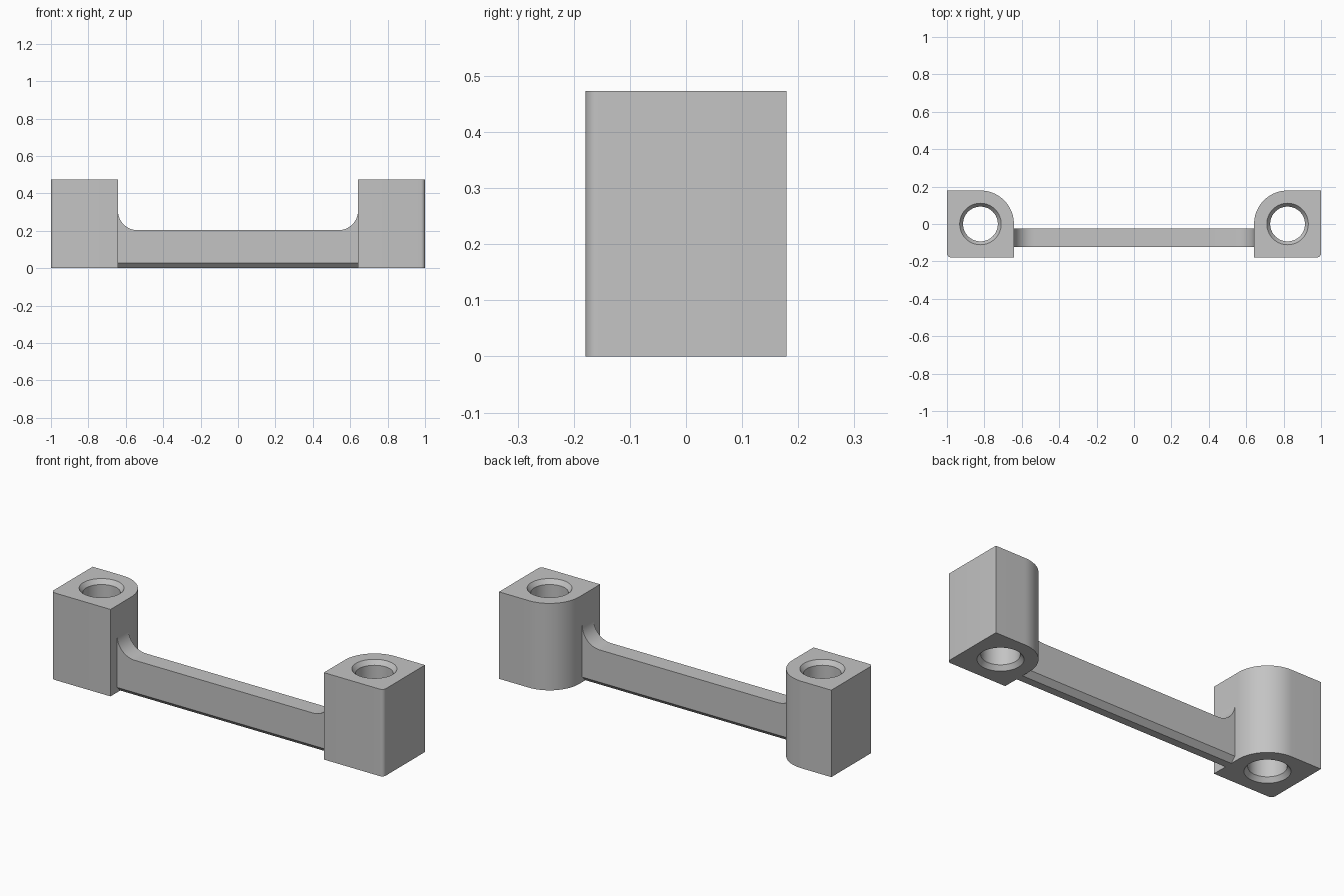
import bpy, bmesh, math

if "Cube" in bpy.data.objects:
    bpy.data.objects.remove(bpy.data.objects["Cube"])

HALF = 0.179          # half width of a post
POST_X = 1 - HALF     # post centre
INNER_X = 1 - 2 * HALF
POST_H = 0.473
BAR_H = 0.203
BAR_FRONT, BAR_BACK = -0.122, -0.025

grey = bpy.data.materials.new("light_grey")
grey.use_nodes = True
colour = (0.55, 0.55, 0.55, 1)
grey.diffuse_color = colour
grey.node_tree.nodes["Principled BSDF"].inputs["Base Color"].default_value = colour


def arc(cx, cy, radius, start, end, steps):
    angles = [math.radians(start + (end - start) * i / steps) for i in range(steps + 1)]
    return [(cx + radius * math.cos(a), cy + radius * math.sin(a)) for a in angles]


def finish(name, bm):
    bmesh.ops.recalc_face_normals(bm, faces=bm.faces)
    mesh = bpy.data.meshes.new(name)
    bm.to_mesh(mesh)
    bm.free()
    mesh.materials.append(grey)
    obj = bpy.data.objects.new(name, mesh)
    bpy.context.collection.objects.link(obj)
    bpy.ops.object.select_all(action='DESELECT')
    obj.select_set(True)
    bpy.context.view_layer.objects.active = obj
    bpy.ops.object.shade_smooth_by_angle(angle=math.radians(20))
    return obj


def make_post(name, side):
    """Block with one large rounded corner and a countersunk through hole."""
    bm = bmesh.new()

    def ring(points, z):
        return [bm.verts.new((side * (POST_X + x), y, z)) for x, y in points]

    def bridge(a, b):
        for i in range(len(a)):
            j = (i + 1) % len(a)
            bm.faces.new((a[i], a[j], b[j], b[i]))

    def cap(*rings):
        edges = [bm.edges.get((r[i - 1], r[i])) for r in rings for i in range(len(r))]
        bmesh.ops.triangle_fill(bm, edges=edges, use_beauty=True)

    # Outline: sharp inner front corner, small outer front round, big inner back round
    small = 0.022
    outline = [(-HALF, -HALF)]
    outline += arc(HALF - small, small - HALF, small, -90, 0, 6)
    outline += [(HALF, HALF)] + arc(0, 0, HALF, 90, 180, 24)
    bottom, top = ring(outline, 0), ring(outline, POST_H)
    bridge(bottom, top)

    # Hole with a chamfered mouth at both ends
    depth = 0.024
    levels = ((0.111, 0), (0.093, depth), (0.093, POST_H - depth), (0.111, POST_H))
    rings = [ring(arc(0, 0, r, 0, 360, 64)[:-1], z) for r, z in levels]
    for lower, upper in zip(rings, rings[1:]):
        bridge(lower, upper)
    cap(bottom, rings[0])
    cap(top, rings[-1])
    return finish(name, bm)


def make_bar():
    """Connecting bar with filleted ends and chamfered lower edges."""
    fillet = 0.105
    centre = INNER_X - fillet
    right_curve = arc(centre, BAR_H + fillet, fillet, 0, -90, 16)
    left_curve = [(-x, z) for x, z in reversed(right_curve)]
    profile = [(-INNER_X, 0), (INNER_X, 0)] + right_curve + left_curve

    bm = bmesh.new()
    face = bm.faces.new([bm.verts.new((x, BAR_FRONT, z)) for x, z in profile])
    result = bmesh.ops.extrude_face_region(bm, geom=[face])
    moved = [v for v in result["geom"] if isinstance(v, bmesh.types.BMVert)]
    bmesh.ops.translate(bm, verts=moved, vec=(0, BAR_BACK - BAR_FRONT, 0))
    lower = [e for e in bm.edges
             if all(v.co.z < 0.001 for v in e.verts) and e.calc_length() > 1]
    bmesh.ops.bevel(bm, geom=lower, offset=0.027, segments=1, affect='EDGES')
    return finish("connecting_bar", bm)


make_post("left_post", 1)
make_post("right_post", -1)
make_bar()
